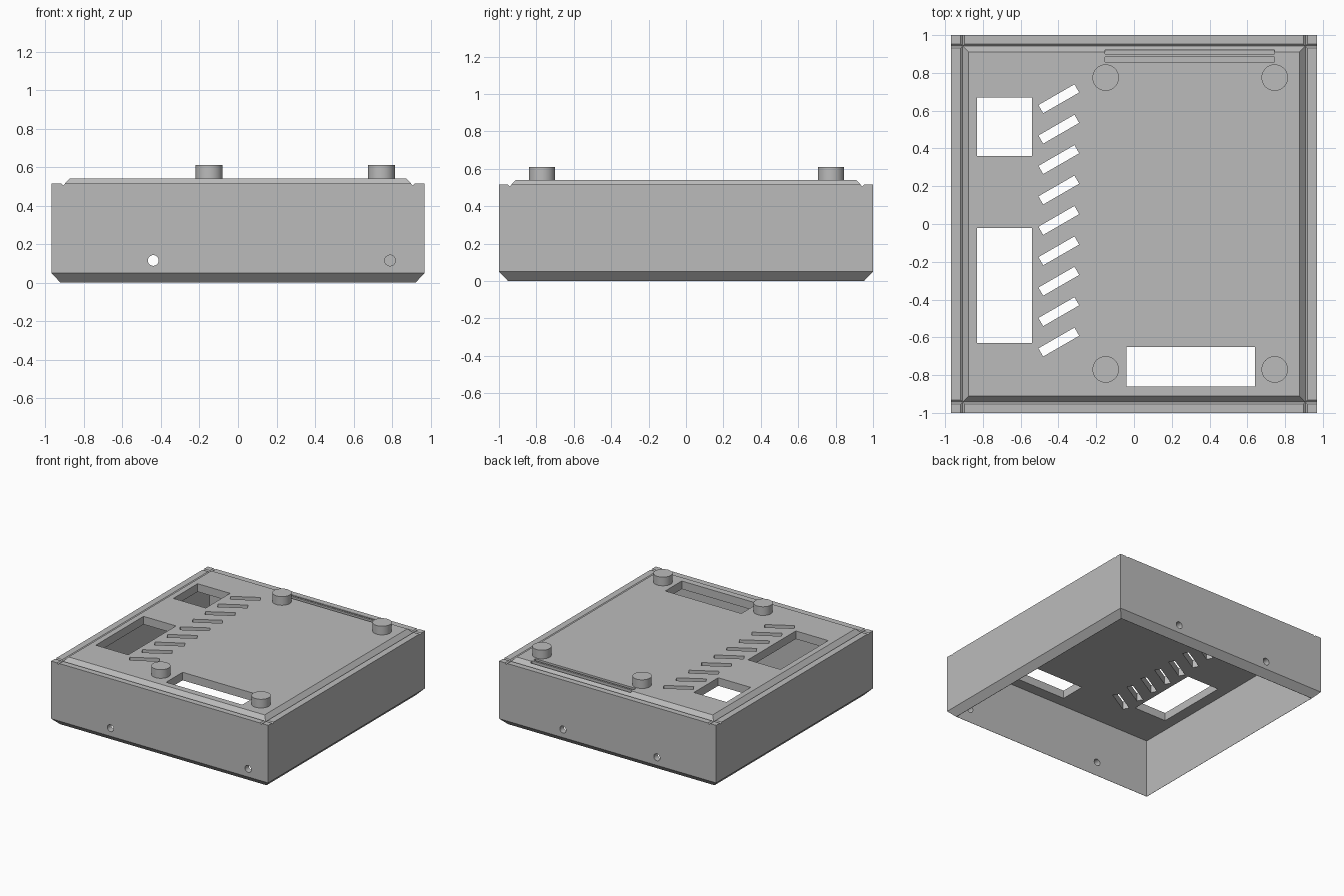
import bpy, bmesh, math
from mathutils import Matrix

if "Cube" in bpy.data.objects:
    bpy.data.objects.remove(bpy.data.objects["Cube"], do_unlink=True)

grey = bpy.data.materials.new("case_grey")
grey.use_nodes = True
grey.diffuse_color = (0.5, 0.5, 0.5, 1)
grey.node_tree.nodes["Principled BSDF"].inputs["Base Color"].default_value = (0.5, 0.5, 0.5, 1)


def finish(name, bm):
    bmesh.ops.recalc_face_normals(bm, faces=bm.faces)
    mesh = bpy.data.meshes.new(name)
    bm.to_mesh(mesh)
    bm.free()
    mesh.materials.append(grey)
    obj = bpy.data.objects.new(name, mesh)
    bpy.context.collection.objects.link(obj)
    return obj


def loft(name, rings):
    """Solid through rectangles given as (z, half width, half depth)."""
    bm = bmesh.new()
    loops = [[bm.verts.new((sx * hx, sy * hy, z))
              for sx, sy in ((-1, -1), (1, -1), (1, 1), (-1, 1))] for z, hx, hy in rings]
    for low, high in zip(loops, loops[1:]):
        for i in range(4):
            j = (i + 1) % 4
            bm.faces.new((low[i], low[j], high[j], high[i]))
    bm.faces.new(loops[0])
    bm.faces.new(loops[-1])
    return finish(name, bm)


def box(name, x0, x1, y0, y1, z0, z1, angle=0):
    bm = bmesh.new()
    bmesh.ops.create_cube(bm, size=1)
    bm.transform(Matrix.Translation(((x0 + x1) / 2, (y0 + y1) / 2, (z0 + z1) / 2))
                 @ Matrix.Rotation(angle, 4, 'Z')
                 @ Matrix.Diagonal((x1 - x0, y1 - y0, z1 - z0, 1)))
    return finish(name, bm)


def cylinder(name, location, radius, depth, tilt=0, sides=48):
    bm = bmesh.new()
    bmesh.ops.create_cone(bm, cap_ends=True, segments=sides, radius1=radius,
                          radius2=radius, depth=depth)
    bm.transform(Matrix.Translation(location) @ Matrix.Rotation(tilt, 4, 'X'))
    return finish(name, bm)


def groove(offset, along_x):
    """V-shaped prism cutter, running the whole length of one edge."""
    bm = bmesh.new()
    side = 1 if offset > 0 else -1
    ends = []
    for t in (-1.2, 1.2):
        ring = []
        for across, z in ((0.026, 0.529), (0, 0.505), (-0.026, 0.529)):
            p = offset + side * across
            ring.append(bm.verts.new((t, p, z) if along_x else (p, t, z)))
        ends.append(ring)
    for i in range(3):
        j = (i + 1) % 3
        bm.faces.new((ends[0][i], ends[0][j], ends[1][j], ends[1][i]))
    bm.faces.new(ends[0])
    bm.faces.new(ends[1])
    return finish("groove_cutter", bm)


def combine(target, tool, operation='DIFFERENCE'):
    mod = target.modifiers.new("combine", 'BOOLEAN')
    mod.object, mod.operation, mod.solver = tool, operation, 'EXACT'
    bpy.context.view_layer.objects.active = target
    bpy.ops.object.modifier_apply(modifier=mod.name)
    bpy.data.objects.remove(tool, do_unlink=True)


# Case shell with chamfered lower edge, rim grooves and raised top panel
case = loft("case_shell", [(0, 0.922, 0.952), (0.05, 0.97, 1), (0.515, 0.97, 1)])
for s in (-1, 1):
    combine(case, groove(s * 0.907, False))
    combine(case, groove(s * 0.942, True))
combine(case, loft("top_panel", [(0.5, 0.912, 0.947), (0.54, 0.876, 0.911)]), 'UNION')

# Hollow inside, open at the bottom
combine(case, box("cavity", -0.92, 0.92, -0.95, 0.95, -0.2, 0.475))

# Rectangular windows through the top
for x0, x1, y0, y1 in ((-0.83, -0.54, 0.36, 0.67), (-0.83, -0.54, -0.63, -0.02),
                       (-0.04, 0.64, -0.86, -0.65)):
    combine(case, box("window", x0, x1, y0, y1, 0.4, 0.7))

# Row of slanted vent slots
for i in range(9):
    y = 0.663 - i * 0.161
    combine(case, box("vent", -0.508, -0.288, y - 0.025, y + 0.025, 0.4, 0.7, math.radians(30)))

# Two shallow channels between the back feet
for y0, y1 in ((0.9, 0.92), (0.857, 0.884)):
    combine(case, box("channel", -0.153, 0.745, y0, y1, 0.51, 0.6))

# Screw holes in the front and back walls
for x, y in ((-0.44, -1), (0.79, -1), (-0.44, 1), (0.4, 1)):
    combine(case, cylinder("screw_hole", (x, y, 0.115), 0.028, 0.3, math.pi / 2, 24))

# Round feet on the top panel
for side, y in (("front", -0.77), ("back", 0.775)):
    for hand, x in (("right", -0.15), ("left", 0.745)):
        foot = cylinder(f"{side}_{hand}_foot", (x, y, 0.57), 0.07, 0.08)
        bpy.ops.object.select_all(action='DESELECT')
        foot.select_set(True)
        bpy.context.view_layer.objects.active = foot
        bpy.ops.object.shade_smooth_by_angle()
